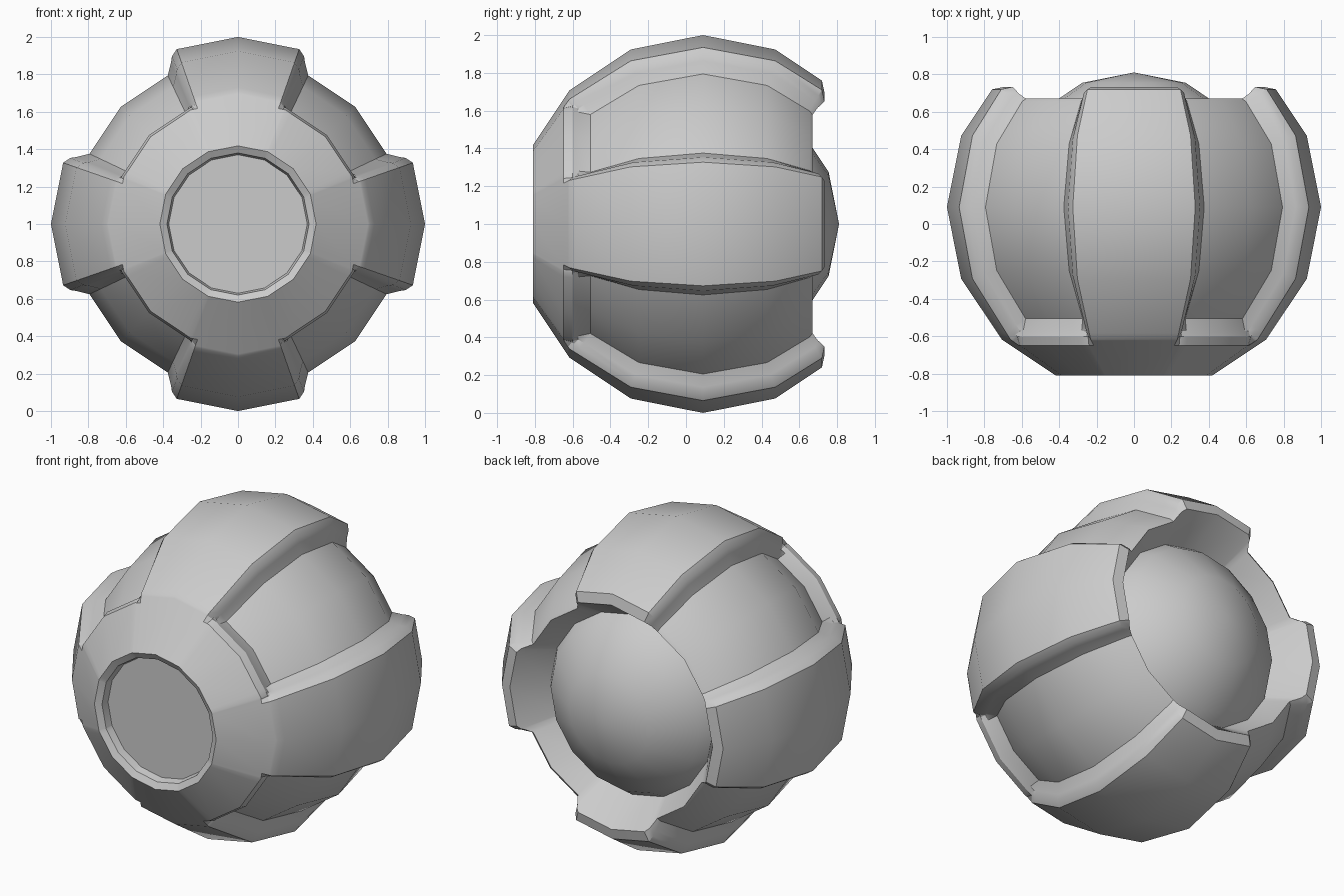
import bpy, bmesh
from math import sin, cos, radians
from mathutils import Matrix

if "Cube" in bpy.data.objects:
    bpy.data.objects.remove(bpy.data.objects["Cube"])

CY = 0.09                                # sphere centre along y
LEVEL_R = [1.0, 0.967, 0.935, 0.886]     # band surface, bevel, wall foot, panel floor


def chord(deg):
    """Radius factor that keeps points on the flat sides of a 16-gon."""
    return cos(radians(11.25)) / cos(radians(deg % 22.5 - 11.25))


def finish(bm, name):
    bmesh.ops.recalc_face_normals(bm, faces=bm.faces)
    mesh = bpy.data.meshes.new(name)
    bm.to_mesh(mesh)
    bm.free()
    obj = bpy.data.objects.new(name, mesh)
    bpy.context.collection.objects.link(obj)
    bpy.ops.object.select_all(action='DESELECT')
    obj.select_set(True)
    bpy.context.view_layer.objects.active = obj
    bpy.ops.object.shade_smooth_by_angle(angle=radians(28))
    return obj


# Columns around the axis: (angle, recess level), repeated for four quadrants
quadrant = [(0, 0), (19.3, 0), (21.5, 1), (22.5, 2), (25.3, 3), (45, 3),
            (64.7, 3), (67.5, 2), (68.5, 1), (70.7, 0)]
columns = [(a + 90 * q, lv) for q in range(4) for a, lv in quadrant]

# Rows along the axis, from the front opening to the rear lip
front_rows = [(-0.745, 0.37), (-0.79, 0.38), (-0.81, 0.418)]
sphere_rows = [(41.8, 0), (44.2, 1), (45, 2), (47.3, 3), (67.5, 3), (90, 3), (112.5, 3)]
# rear rows hold the band point and the panel point (y, radius)
rear_rows = [((0.72, 0.759), (0.655, 0.667)),
             ((0.733, 0.695), (0.67, 0.645)),
             ((0.53, 0.56), (0.53, 0.56)),
             ((0.45, 0.52), (0.45, 0.52))]


def column_points(level):
    pts = list(front_rows)
    for th, row_level in sphere_rows:
        r = LEVEL_R[min(level, row_level)] * chord(th)
        pts.append((CY - r * cos(radians(th)), r * sin(radians(th))))
    t = (1 - LEVEL_R[level]) / (1 - LEVEL_R[3])
    for (y0, r0), (y1, r1) in rear_rows:
        pts.append((y0 + (y1 - y0) * t, r0 + (r1 - r0) * t))
    return pts


# Outer shell with four raised bands and four recessed panels
bm = bmesh.new()
grid = []
for ang, lv in columns:
    a, c = radians(ang), chord(ang)
    grid.append([bm.verts.new((r * c * sin(a), y, 1 + r * c * cos(a)))
                 for y, r in column_points(lv)])
n = len(grid)
for i in range(n):
    p, q = grid[i], grid[(i + 1) % n]
    for j in range(len(p) - 1):
        bm.faces.new((p[j], p[j + 1], q[j + 1], q[j]))
# Front disc closing the round opening
bm.faces.new([col[0] for col in grid])
finish(bm, "outer_shell")

# Inner ball seen through the rear opening
bm = bmesh.new()
bmesh.ops.create_uvsphere(bm, u_segments=16, v_segments=8, radius=0.72,
                          matrix=Matrix.Translation((0, CY, 1)) @ Matrix.Rotation(radians(90), 4, 'X'))
finish(bm, "inner_ball")
